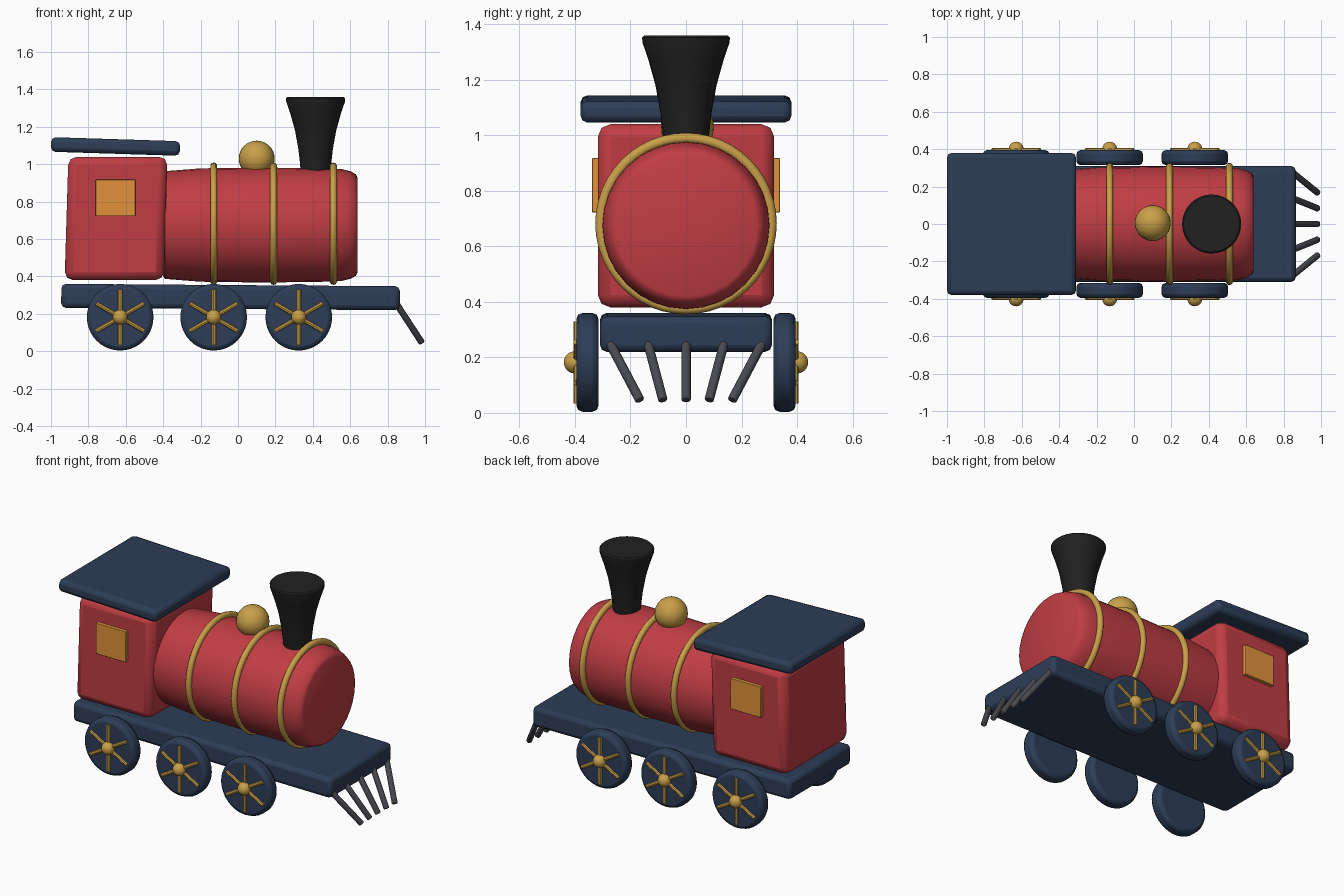
import bpy
import math
from mathutils import Vector

cube = bpy.data.objects.get("Cube")
if cube:
    bpy.data.objects.remove(cube, do_unlink=True)


def material(name, color):
    mat = bpy.data.materials.new(name)
    mat.use_nodes = True
    mat.diffuse_color = (*color, 1)
    mat.node_tree.nodes["Principled BSDF"].inputs["Base Color"].default_value = (*color, 1)
    return mat


RED = material("engine red", (0.53, 0.047, 0.058))
NAVY = material("navy blue", (0.026, 0.047, 0.095))
GOLD = material("brass", (0.58, 0.35, 0.065))
ORANGE = material("window orange", (0.75, 0.29, 0.045))
BLACK = material("stack black", (0.015, 0.015, 0.015))
GREY = material("iron grey", (0.065, 0.068, 0.08))


def finish(name, mat, bevel=0, segments=2):
    ob = bpy.context.object
    ob.name = name
    ob.data.materials.append(mat)
    if bevel:
        mod = ob.modifiers.new("Rounded edges", "BEVEL")
        mod.width = bevel
        mod.segments = segments
        mod.limit_method = "ANGLE"
    bpy.ops.object.shade_smooth_by_angle(angle=math.radians(40))
    return ob


def box(name, mat, center, size, bevel, tilt=0):
    bpy.ops.mesh.primitive_cube_add(size=1, location=center, rotation=(0, tilt, 0))
    bpy.context.object.scale = size
    bpy.ops.object.transform_apply(location=False, rotation=False, scale=True)
    return finish(name, mat, bevel)


def rod(name, mat, start, end, radius, sides=10, bevel=0):
    start, end = Vector(start), Vector(end)
    axis = end - start
    bpy.ops.mesh.primitive_cylinder_add(vertices=sides, radius=radius, depth=axis.length,
                                        location=(start + end) / 2)
    bpy.context.object.rotation_euler = axis.to_track_quat("Z", "Y").to_euler()
    return finish(name, mat, bevel)


def ball(name, mat, center, radius):
    bpy.ops.mesh.primitive_uv_sphere_add(segments=24, ring_count=16, radius=radius, location=center)
    return finish(name, mat)


def lathe(name, mat, profile, location, rotation=(0, 0, 0), sides=32):
    """Revolve (radius, height) points around local z, with capped ends."""
    verts = [(r * math.cos(math.tau * i / sides), r * math.sin(math.tau * i / sides), z)
             for r, z in profile for i in range(sides)]
    faces = [(k * sides + i, k * sides + (i + 1) % sides,
              (k + 1) * sides + (i + 1) % sides, (k + 1) * sides + i)
             for k in range(len(profile) - 1) for i in range(sides)]
    faces.append(tuple(reversed(range(sides))))
    faces.append(tuple(range(len(verts) - sides, len(verts))))
    mesh = bpy.data.meshes.new(name)
    mesh.from_pydata(verts, [], faces)
    ob = bpy.data.objects.new(name, mesh)
    bpy.context.collection.objects.link(ob)
    ob.location, ob.rotation_euler = location, rotation
    bpy.ops.object.select_all(action="DESELECT")
    ob.select_set(True)
    bpy.context.view_layer.objects.active = ob
    return finish(name, mat)


# Chassis, cab and roof
box("chassis", NAVY, (-0.04, 0, 0.29), (1.81, 0.62, 0.128), 0.025, math.radians(0.4))
cab = box("cab", RED, (-0.65, 0, 0.71), (0.53, 0.635, 0.66), 0.045)
for v in cab.data.vertices:
    if v.co.z < 0:
        v.co.x -= 0.012
    else:
        v.co.x += 0.008
box("roof", NAVY, (-0.655, 0, 1.095), (0.69, 0.76, 0.078), 0.025, math.radians(1.8))

# Boiler with rounded front edge, and brass hoops
BOILER_Z = 0.675
lathe("boiler", RED, [(0.26, -0.41), (0.288, -0.39), (0.303, -0.2), (0.307, 0.1), (0.305, 0.4),
                      (0.300, 0.55), (0.288, 0.6), (0.272, 0.63), (0.255, 0.638)],
      (0, 0, BOILER_Z), (0, math.pi / 2, 0))
for i, x in enumerate((-0.13, 0.19, 0.51)):
    bpy.ops.mesh.primitive_torus_add(major_segments=48, minor_segments=10, major_radius=0.308,
                                     minor_radius=0.019, location=(x, 0, 0.682),
                                     rotation=(0, math.pi / 2, 0))
    finish(f"boiler_hoop_{i + 1}", GOLD)

# Steam dome and flared smokestack
ball("steam_dome", GOLD, (0.1, 0.005, 1.03), 0.096)
lathe("smokestack", BLACK, [(0.078, 0.93), (0.083, 1.0), (0.092, 1.08), (0.11, 1.18),
                            (0.135, 1.27), (0.157, 1.335), (0.158, 1.352), (0.15, 1.36)],
      (0.415, 0, 0))

# Windows and wheels on both sides
for side, tag in ((-1, "right"), (1, "left")):
    box(f"{tag}_cab_window", ORANGE, (-0.655, side * 0.322, 0.82), (0.212, 0.034, 0.195), 0.003)
    for n, x in enumerate((-0.63, -0.13, 0.325)):
        name = f"{tag}_wheel_{n + 1}"
        rod(name, NAVY, (x, side * 0.315, 0.182), (x, side * 0.395, 0.182), 0.178, 40, 0.022)
        for k in range(3):
            angle = math.radians(30 + 60 * k)
            dx, dz = 0.148 * math.cos(angle), 0.148 * math.sin(angle)
            rod(f"{name}_spokes_{k + 1}", GOLD, (x - dx, side * 0.394, 0.182 - dz),
                (x + dx, side * 0.394, 0.182 + dz), 0.012, 8)
        ball(f"{name}_hub", GOLD, (x, side * 0.4, 0.182), 0.04)

# Front guard of slanted iron bars
for i in range(-2, 3):
    rod(f"guard_bar_{i + 3}", GREY, (0.85, i * 0.137, 0.25), (0.983, i * 0.083, 0.046),
        0.018, 8, 0.004)
